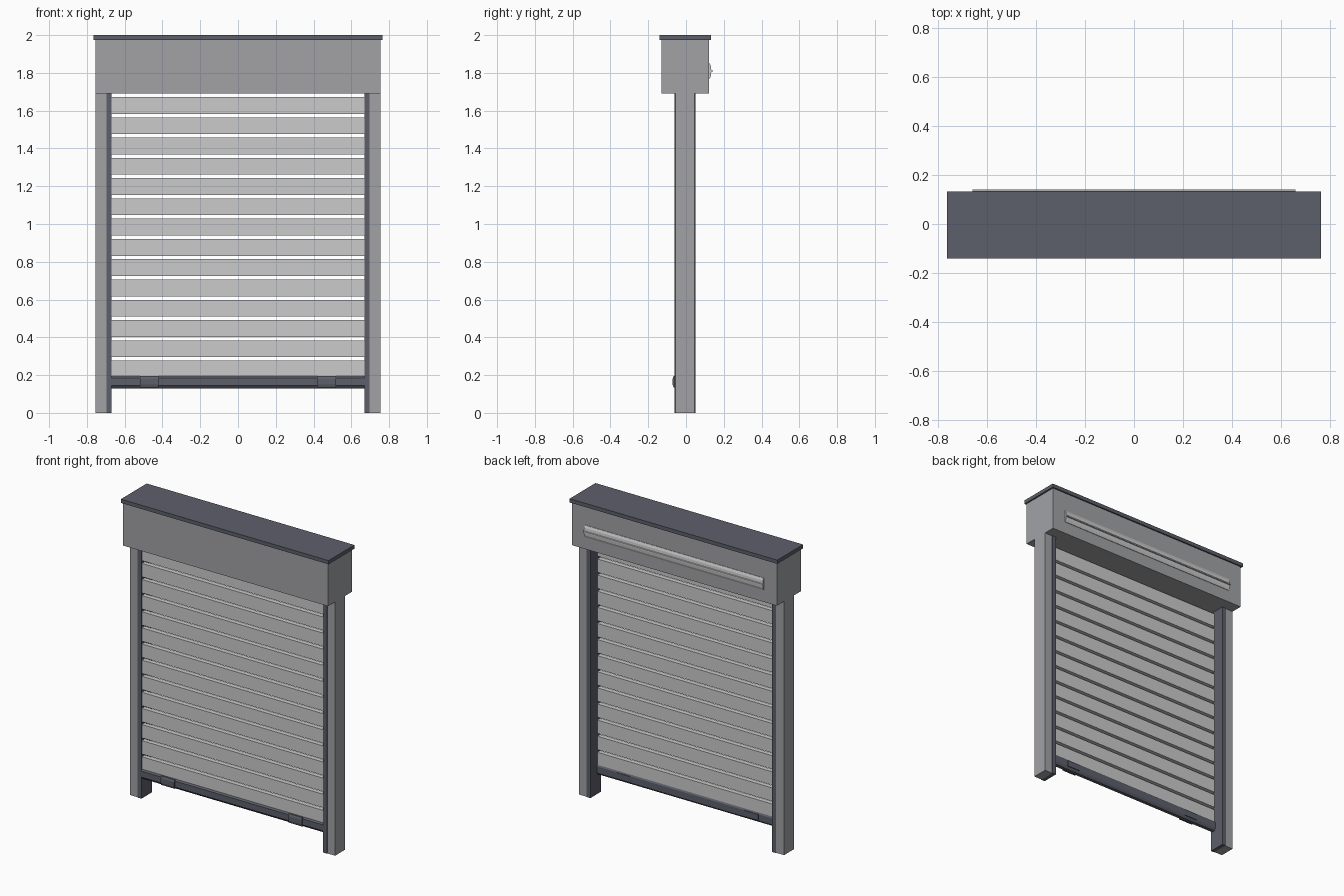
import bpy, bmesh

if "Cube" in bpy.data.objects:
    bpy.data.objects.remove(bpy.data.objects["Cube"])


def material(name, r, g, b):
    m = bpy.data.materials.new(name)
    m.diffuse_color = (r, g, b, 1)
    m.use_nodes = True
    m.node_tree.nodes["Principled BSDF"].inputs["Base Color"].default_value = m.diffuse_color
    return m


dark = material("dark_slate", 0.11, 0.115, 0.145)
grey = material("mid_grey", 0.36, 0.365, 0.38)
light = material("light_grey", 0.56, 0.57, 0.57)


def finish(name, bm, mat):
    bmesh.ops.recalc_face_normals(bm, faces=bm.faces)
    me = bpy.data.meshes.new(name)
    bm.to_mesh(me)
    bm.free()
    ob = bpy.data.objects.new(name, me)
    bpy.context.collection.objects.link(ob)
    me.materials.append(mat)
    return ob


def box(name, x, y, z, mat):
    """Box from (min, max) ranges."""
    bm = bmesh.new()
    bmesh.ops.create_cube(bm, size=1)
    for v in bm.verts:
        v.co = [r[0] + (c + 0.5) * (r[1] - r[0]) for c, r in zip(v.co, (x, y, z))]
    return finish(name, bm, mat)


def extrude_x(name, profile, x, mat):
    """Sweep a closed (y, z) profile along x."""
    bm = bmesh.new()
    face = bm.faces.new([bm.verts.new((x[0], y, z)) for y, z in profile])
    new = bmesh.ops.extrude_face_region(bm, geom=[face])["geom"]
    verts = [g for g in new if isinstance(g, bmesh.types.BMVert)]
    bmesh.ops.translate(bm, verts=verts, vec=(x[1] - x[0], 0, 0))
    return finish(name, bm, mat)


def mirror_x(ob):
    ob.modifiers.new("mirror", 'MIRROR').use_axis = (True, False, False)
    return ob


# Roller housing and its overhanging lid
box("housing", (-0.755, 0.755), (-0.131, 0.123), (1.69, 1.977), grey)
box("housing_lid", (-0.765, 0.765), (-0.14, 0.132), (1.975, 2.0), dark)

# Rounded cover strip on the back of the housing, with a central ridge
extrude_x("back_cover_strip",
          [(0.12, 1.77), (0.126, 1.77), (0.132, 1.785), (0.134, 1.804),
           (0.14, 1.806), (0.14, 1.814), (0.134, 1.816),
           (0.132, 1.835), (0.126, 1.85), (0.12, 1.85)],
          (-0.66, 0.66), light)

# Side posts with dark guide channels on the inside
mirror_x(box("side_post", (0.695, 0.755), (-0.056, 0.046), (0, 1.69), grey))
mirror_x(box("guide_channel", (0.67, 0.697), (-0.06, 0.05), (0, 1.69), dark))

# Shutter slats, repeated upwards
slat = box("shutter_slats", (-0.672, 0.672), (-0.054, -0.024), (0.188, 0.277), light)
arr = slat.modifiers.new("array", 'ARRAY')
arr.count = 14
arr.use_relative_offset = False
arr.use_constant_offset = True
arr.constant_offset_displace = (0, 0, 0.1073)

# Bottom bar with chamfered profile
extrude_x("bottom_bar",
          [(-0.05, 0.13), (-0.028, 0.13), (-0.018, 0.145), (-0.018, 0.185),
           (-0.028, 0.20), (-0.05, 0.20), (-0.062, 0.185), (-0.062, 0.145)],
          (-0.67, 0.67), dark)

# Grip pads on the front and back of the bottom bar
mirror_x(extrude_x("grip_pad_front",
                   [(-0.06, 0.135), (-0.066, 0.135), (-0.071, 0.15),
                    (-0.071, 0.18), (-0.066, 0.195), (-0.06, 0.195)],
                   (0.42, 0.52), dark))
mirror_x(box("grip_pad_back", (0.42, 0.52), (-0.02, -0.014), (0.145, 0.185), dark))
